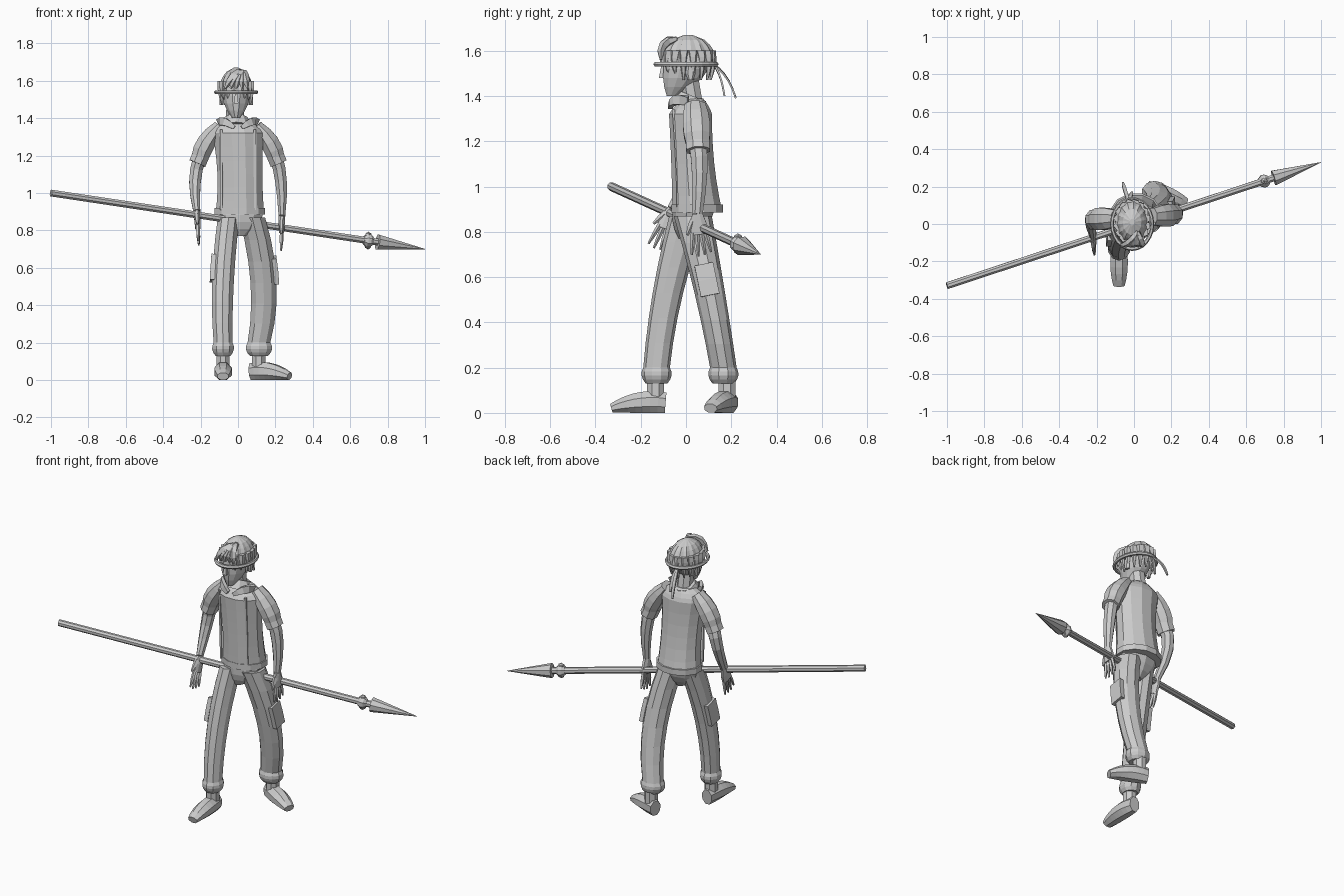
import bpy, bmesh, math
from mathutils import Vector

cube = bpy.data.objects.get("Cube")
if cube:
    bpy.data.objects.remove(cube)

grey = bpy.data.materials.new("plain grey")
grey.use_nodes = True
tone = (0.6, 0.6, 0.6, 1)
grey.diffuse_color = tone
grey.node_tree.nodes["Principled BSDF"].inputs["Base Color"].default_value = tone

X, Y, Z = Vector((1, 0, 0)), Vector((0, 1, 0)), Vector((0, 0, 1))


def as_value(a):
    return Vector(a) if isinstance(a, tuple) else a


def line(start, end):
    """Straight change from start to end, for numbers or points."""
    start, end = as_value(start), as_value(end)
    return lambda t: start + (end - start) * t


def bend(start, middle, end):
    """Smooth change through start, middle and end, for numbers or points."""
    start, middle, end = as_value(start), as_value(middle), as_value(end)
    return lambda t: (start * ((1 - t) * (1 - 2 * t)) + middle * (4 * t * (1 - t))
                      + end * (t * (2 * t - 1)))


def tube(name, spine, width, depth, steps=4, sides=8, flat=False, ref=Y, rib=1):
    """Skin elliptical rings along a spine; half width and half depth follow rules."""
    bm = bmesh.new()
    rings = []
    for i in range(steps + 1):
        t = i / steps
        before, after = max(t - .1, 0), min(t + .1, 1)
        tangent = Z if flat else (spine(after) - spine(before)).normalized()
        u = ref.cross(tangent).normalized()
        v = tangent.cross(u)
        w = width(t) if callable(width) else width
        d = depth(t) if callable(depth) else depth
        ring = []
        for k in range(sides):
            angle = (k + .5) * math.tau / sides
            reach = (rib if k % 2 else 1) / math.cos(math.pi / sides)
            offset = u * w * math.cos(angle) + v * d * math.sin(angle)
            ring.append(bm.verts.new(spine(t) + offset * reach))
        rings.append(ring)
    for low, high in zip(rings, rings[1:]):
        for k in range(sides):
            n = (k + 1) % sides
            bm.faces.new((low[k], low[n], high[n], high[k]))
    bm.faces.new(rings[0])
    bm.faces.new(rings[-1])
    bmesh.ops.recalc_face_normals(bm, faces=bm.faces)
    mesh = bpy.data.meshes.new(name)
    bm.to_mesh(mesh)
    bm.free()
    mesh.materials.append(grey)
    bpy.context.collection.objects.link(bpy.data.objects.new(name, mesh))


# Shirt: body, shoulders, hem and a sloping collar
tube("shirt_body", bend((.01, .05, .89), (.01, .03, 1.1), (0, .02, 1.32)),
     bend(.13, .12, .137), bend(.11, .095, .095), steps=6, sides=12, flat=True)
tube("shirt_shoulders", line((0, .02, 1.32), (-.01, .03, 1.39)),
     bend(.137, .115, .06), bend(.095, .075, .045), steps=3, sides=12, flat=True)
tube("shirt_hem", line((.01, .05, .885), (.01, .05, .92)), .135, .113,
     steps=1, sides=12, flat=True)
tube("collar", line((-.01, .01, 1.35), (-.01, .03, 1.4)), line(.085, .06), line(.075, .06), sides=10)
for side in (-1, 1):
    # Collar flaps and the raised seams down the chest
    tube("collar_flap", bend((side * .02, -.07, 1.35), (side * .07, -.05, 1.38), (side * .1, .01, 1.38)),
         bend(.01, .02, .02), .01, sides=4)
    tube("shirt_seam", bend((side * .09, -.035, .91), (side * .09, -.04, 1.1), (side * .09, -.055, 1.34)),
         .006, .006, steps=6, sides=4)

# Neck, head and face
tube("neck", line((-.01, .03, 1.36), (-.01, .01, 1.48)), .042, .045, steps=1, flat=True)
tube("head", bend((-.01, -.06, 1.4), (-.01, 0, 1.52), (-.01, .01, 1.64)),
     bend(.02, .075, .05), bend(.025, .1, .07), steps=6, sides=12, flat=True)
tube("nose", line((-.01, -.11, 1.48), (-.01, -.1, 1.53)), line(.012, .006), .01,
     steps=1, sides=4, flat=True)
for side in (-1, 1):
    ear = Vector((side * .08 - .01, .02, 1.47))
    tube("ear", line(ear, ear + Z * .06), .009, bend(.01, .02, .015), steps=2, sides=6, flat=True)

# Hair: ribbed crown, fringe and hanging locks
crown = Vector((-.01, .01, 1.54))


def dome(radius):
    return lambda t: radius * math.sqrt(1.02 - t * t)


tube("hair_crown", line(crown, crown + Z * .13), dome(.09), dome(.125),
     steps=6, sides=28, flat=True, rib=.93)
lock_count = 16
for i in range(lock_count):
    angle = math.tau * (i + .5) / lock_count
    out = Vector((math.sin(angle) * .75, -math.cos(angle), 0))
    front = out.y < -.5
    if front and abs(out.x) < .2:
        continue
    fall = .04 if front else .07
    tube("hair_lock", bend(crown + out * .1 + Z * .06, crown + out * .11, crown + out * .1 - Z * fall),
         line(.022, .004), line(.02, .004), sides=5, flat=True)
for k in range(5):
    parting, tip = Vector((.02, -.04, 1.65)), Vector((k * .03 - .07, -.11, 1.56))
    middle = parting.lerp(tip, .5) - Y * .025 + Z * .02
    tube("fringe_lock", bend(parting, middle, tip), bend(.01, .02, .005), bend(.01, .016, .005), sides=5)

# Headband with two ribbon tails
bpy.ops.mesh.primitive_torus_add(major_segments=24, minor_segments=6, major_radius=.12,
                                 minor_radius=.011, location=(-.01, 0, 1.54))
band = bpy.context.object
band.name = "headband"
band.scale = (.9, 1.1, 1)
band.data.materials.append(grey)
knot = Vector((-.03, .12, 1.54))
for tip in (Vector((-.06, .22, 1.39)), Vector((-.01, .17, 1.4))):
    tube("ribbon_tail", bend(knot, knot.lerp(tip, .6) + Z * .03, tip), bend(.006, .01, .005), .004,
         steps=5, sides=4)


def arm(name, side, shoulder, elbow, wrist, fingertip):
    shoulder, elbow, wrist, fingertip = map(Vector, (shoulder, elbow, wrist, fingertip))
    # Sleeve with a rolled cuff, then the forearm
    outward = X * side * .03
    bicep = shoulder.lerp(elbow, .3) + outward
    cuff = shoulder.lerp(elbow, .58) + outward
    roll = (cuff - bicep).normalized() * .03
    tube(name + "_sleeve", bend(shoulder, bicep, cuff), bend(.03, .05, .044), bend(.045, .06, .05))
    tube(name + "_sleeve_cuff", line(cuff - roll, cuff + roll), .046, .052, steps=1)
    tube(name + "_forearm", bend(cuff, elbow, wrist), bend(.034, .031, .018), bend(.038, .034, .024))
    # Palm, four fingers and thumb
    reach = fingertip - wrist
    along = reach.normalized()
    across = (Y - along * Y.dot(along)).normalized()
    knuckle = wrist + reach * .48
    tube(name + "_palm", line(wrist, knuckle), line(.018, .014), bend(.023, .036, .037), steps=2)
    for k in range(4):
        spread = across * (k - 1.5) * .018
        start = knuckle + spread - along * .01
        end = knuckle + spread * 1.6 + reach * (.52 - .05 * abs(k - 1.3))
        tube(name + "_finger", line(start, end), bend(.009, .009, .004), bend(.009, .008, .004),
             steps=2, sides=5)
    start = wrist + along * .025 - across * .02
    tube(name + "_thumb", line(start, start + along * .065 - across * .035), bend(.011, .01, .005),
         bend(.012, .011, .005), steps=2, sides=5)


arm("right", -1, (-.1, .03, 1.36), (-.23, .02, 1.06), (-.22, -.06, .9), (-.21, -.13, .72))
arm("left", 1, (.1, .04, 1.36), (.23, .06, 1.06), (.235, .05, .88), (.23, .07, .69))


def leg(name, side, hip, knee, shin, girth):
    # Trouser leg, gathered cuff and cargo pocket
    spine = bend(hip, knee, shin)
    tube(name + "_trouser_leg", spine, bend(girth, girth, girth * .87), bend(.08, .064, .056),
         steps=6, sides=10, flat=True)
    bottom = spine(1)
    tube(name + "_trouser_cuff", line(bottom, bottom - Z * .07), bend(girth * .87, girth, girth * .7),
         bend(.056, .063, .046), sides=10, flat=True)
    tube(name + "_pocket", lambda t: spine(.3 + t * .2) + X * side * girth, .013, .042, steps=2, sides=4)


tube("trouser_seat", line((.01, .015, .77), (.01, .035, .92)), bend(.03, .11, .115),
     bend(.045, .08, .085), sides=10, flat=True)
leg("right", -1, (-.05, .01, .87), (-.08, -.08, .53), (-.08, -.13, .2), .058)
leg("left", 1, (.075, .03, .87), (.137, .107, .52), (.112, .165, .2), .07)


def shoe(name, heel, direction, length):
    heel, toward = Vector(heel), Vector(direction).normalized()
    height = bend(.09, .09, .04)
    tube(name + "_shoe", lambda t: heel + toward * length * t + Z * height(t) / 2,
         bend(.032, .047, .03), lambda t: height(t) / 2, steps=7, ref=Z)
    ankle = heel + toward * .045 + Z * .07
    tube(name + "_ankle", line(ankle, ankle + Z * .09), .035, .038, steps=1, flat=True)


shoe("right", (-.08, -.09, 0), (0, -1, 0), .24)
shoe("left", (.07, .2, 0), (.9, -.4, 0), .225)

# Spear: shaft, bound collar with knots, and long point
butt, point = Vector((-1, -.33, 1)), Vector((1, .33, .7))


def spear_part(name, start, end, radius, steps=1):
    tube(name, line(butt.lerp(point, start), butt.lerp(point, end)), radius, radius, steps)


spear_part("spear_shaft", 0, .88, .018)
spear_part("spear_head", .873, 1, line(.04, .001))
spear_part("spear_collar", .836, .86, bend(.022, .035, .022), steps=3)
for side in (-1, 1):
    bpy.ops.mesh.primitive_ico_sphere_add(subdivisions=1, radius=.02,
                                          location=butt.lerp(point, .848) + Z * side * .028)
    bpy.context.object.name = "spear_knot"
    bpy.context.object.data.materials.append(grey)
